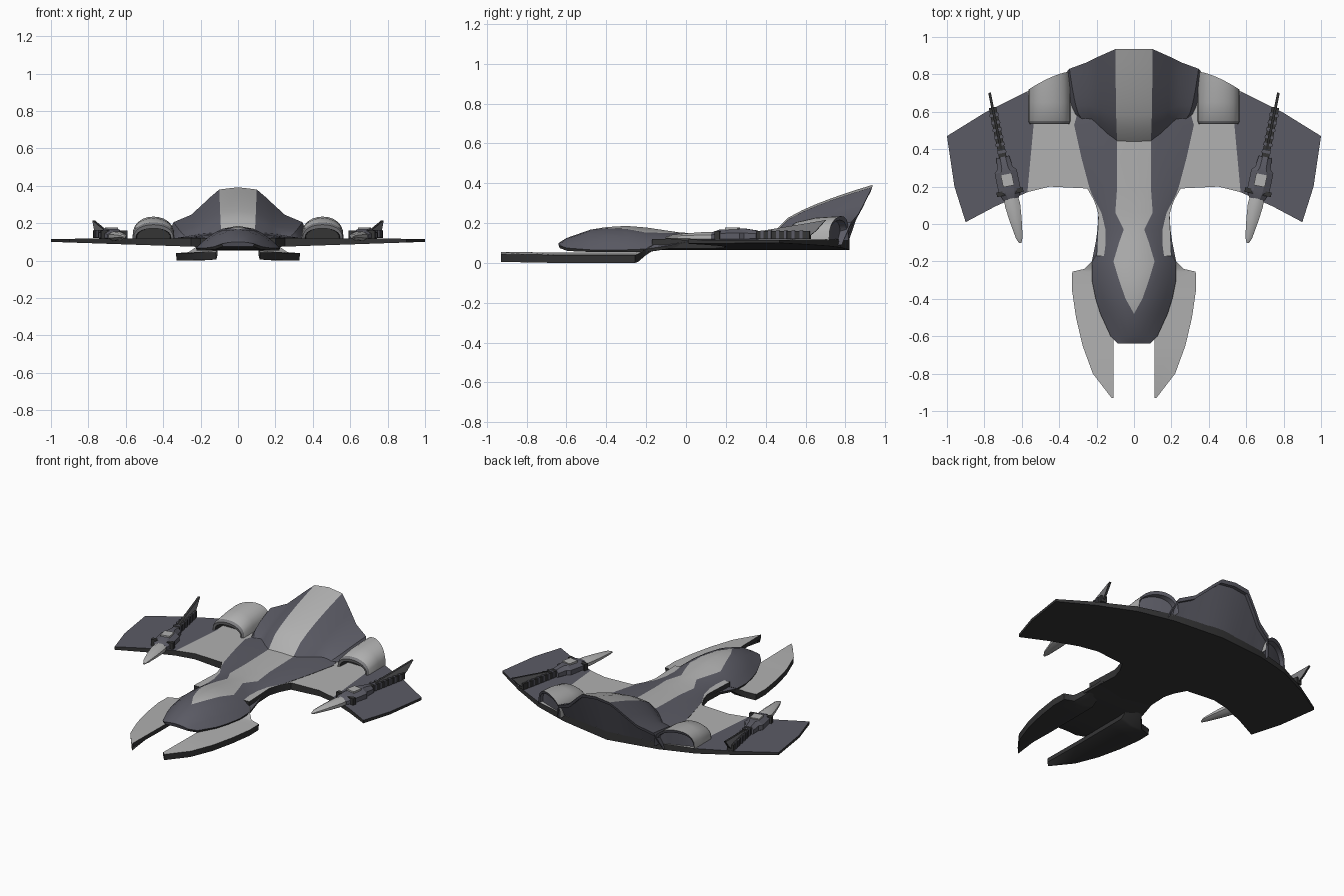
import bpy, bmesh, math
from mathutils import Matrix, Vector

if "Cube" in bpy.data.objects:
    bpy.data.objects.remove(bpy.data.objects["Cube"])


def material(name, rgb):
    m = bpy.data.materials.new(name)
    m.diffuse_color = (*rgb, 1)
    m.use_nodes = True
    m.node_tree.nodes["Principled BSDF"].inputs["Base Color"].default_value = m.diffuse_color
    return m


MATS = [material("light_grey", (0.44, 0.44, 0.44)),
        material("slate", (0.105, 0.105, 0.13)),
        material("underside_black", (0.035, 0.035, 0.036)),
        material("mid_grey", (0.2, 0.2, 0.21))]
LIGHT, SLATE, BLACK, MID = range(4)


def finish(name, bm, mirror=True, angle=35):
    bmesh.ops.remove_doubles(bm, verts=bm.verts, dist=0.0005)
    bmesh.ops.recalc_face_normals(bm, faces=bm.faces)
    me = bpy.data.meshes.new(name)
    bm.to_mesh(me)
    bm.free()
    for m in MATS:
        me.materials.append(m)
    me.polygons.foreach_set("use_smooth", [True] * len(me.polygons))
    me.set_sharp_from_angle(angle=math.radians(angle))
    ob = bpy.data.objects.new(name, me)
    bpy.context.collection.objects.link(ob)
    if mirror:
        mod = ob.modifiers.new("mirror", 'MIRROR')
        mod.merge_threshold = 0.0005
    return ob


def loft(name, rows, rule, closed=False, cap=None, xf=None, angle=35):
    """Skin rows of points; rule(row, column) gives the material index."""
    bm = bmesh.new()
    vs = [[bm.verts.new(xf @ Vector(p) if xf else p) for p in r] for r in rows]
    n = len(rows[0])
    for i in range(len(rows) - 1):
        for j in range(n if closed else n - 1):
            k = (j + 1) % n
            f = bm.faces.new((vs[i][j], vs[i][k], vs[i + 1][k], vs[i + 1][j]))
            f.material_index = rule(i, j)
    if cap is not None:
        for r in (vs[0], vs[-1]):
            bm.faces.new(r).material_index = cap
    return finish(name, bm, angle=angle)


def slab(name, outline, top, bottom, top_mat):
    """Plate with sloping top and bottom, given half outline in plan."""
    bm = bmesh.new()
    t = [bm.verts.new((x, y, top(x))) for x, y in outline]
    b = [bm.verts.new((x, y, bottom(x))) for x, y in outline]
    bm.faces.new(t).material_index = top_mat
    bm.faces.new(b[::-1]).material_index = BLACK
    for i in range(len(t)):
        k = (i + 1) % len(t)
        if outline[i][0] or outline[k][0]:
            bm.faces.new((t[i], b[i], b[k], t[k])).material_index = BLACK
    return finish(name, bm)


# Wings: light inner plate and slate outer panels
top = lambda x: 0.121 - 0.005 * x
bottom = lambda x: 0.066 + 0.034 * x
slab("inner_wing", [(0, -.17), (.2, -.17), (.19, .05), (.21, .12), (.25, .19), (.45, .2),
                    (.57, .17), (.535, .55), (.57, .71), (.34, .775), (0, .82)], top, bottom, LIGHT)
slab("outer_wing", [(.57, .17), (.74, .095), (.9, .01), (.96, .2), (1, .47), (.79, .6),
                    (.57, .71), (.535, .55)], top, bottom, SLATE)

# Fuselage and canopy: y, half width, height, stripe half width, edge height
STATIONS = [(-.64, .085, .1, 0, .09), (-.6, .125, .125, 0, .075), (-.48, .18, .167, 0, .066),
            (-.4, .205, .18, .045, .066), (-.3, .225, .186, .08, .066), (-.2, .225, .178, .11, .07),
            (-.1, .205, .163, .08, .085), (-.03, .195, .153, .055, .1), (.06, .19, .148, .1, .115),
            (.2, .24, .148, .09, .122), (.35, .28, .15, .09, .122), (.53, .32, .155, .09, .122),
            (.6, .3, .155, .09, .122)]
rows = []
for y, w, h, s, zb in STATIONS:
    xs = [0, s] + [s + (w - s) * k for k in (.25, .5, .75, 1)]
    low = max(zb - .015, .055)
    rows.append([(x, y, zb + (h - zb) * (1 - (x / w) ** 2)) for x in xs]
                + [(w * .98, y + .005, low), (0, y + .01, low)])
loft("fuselage", rows, lambda i, j: LIGHT if j == 0 else BLACK if j > 4 else SLATE, cap=SLATE)

# Forward prongs: y, outer x, lift
rows = []
for y, xo, dz in [(-.93, .12, .005), (-.8, .22, .003), (-.65, .275, 0), (-.5, .31, 0), (-.35, .332, 0),
                  (-.255, .33, 0), (-.24, .265, .006), (-.2, .225, .04), (-.16, .2, .066)]:
    xm = min(.18, .11 + (xo - .11) * .6)
    rows.append([(.11, y, .052 + dz * .7), (xo, y, .04 + dz * .8), (xo - .004, y, dz),
                 (xm, y, dz), (.11, y, .025 + dz)])
loft("prong", rows, lambda i, j: LIGHT if j == 0 else BLACK, closed=True, cap=BLACK)

# Rear hood: columns running from front edge to rear rim, then down the rear wall
COLUMNS = [((0, .44, .155), (0, .937, .392)), ((.09, .445, .15), (.1, .935, .38)),
           ((.14, .47, .135), (.145, .915, .342)), ((.18, .5, .125), (.19, .895, .3)),
           ((.22, .54, .12), (.25, .865, .245)), ((.27, .55, .12), (.345, .83, .205)),
           ((.28, .55, .11), (.38, .79, .11))]
N = 7
rows = []
for (x0, y0, z0), (x1, y1, z1) in COLUMNS:
    r = []
    for k in range(N + 1):
        t = k / N
        r.append((x0 + (x1 - x0) * t ** .5, y0 + (y1 - y0) * t, z0 + (z1 - z0) * t ** .62))
    zr = max(z1 - .022, .09)
    yb = .82 - .05 * x1 / .34
    rows.append(r + [(x1, y1 - .008, zr), (x1, y1 - .03, zr), (x1, yb - .01, .09)])
loft("rear_hood", rows, lambda i, j: SLATE if j >= N else LIGHT if i == 0 else SLATE, angle=25)

# Engine arches beside the hood, with recessed dark intakes
A = 12


def arch(yf, h, scale=1):
    pts = []
    for k in range(A + 1):
        a = math.pi * k / A
        x = .452 - .113 * scale * math.cos(a)
        z = .112 + h * max(math.sin(a), 0) ** .7
        pts.append((x, yf(x), z))
    return pts


rear = lambda x: .815 - .1 * max(0, (x - .34) / .23) ** 1.5
rows = [arch(lambda x: .62, .004, .5), arch(lambda x: .62, .06, .8), arch(lambda x: .54, .06, .84),
        arch(lambda x: .535, .08, .94), arch(lambda x: .55, .092), arch(lambda x: .65, .115),
        arch(rear, .123), arch(lambda x: rear(x) - .008, .103, .95),
        arch(lambda x: rear(x) - .04, .1, .94), arch(lambda x: .775 - .09 * (x - .34) / .23, .002, .9)]
loft("engine_arch", rows, lambda i, j: LIGHT if 3 < i < 6 else SLATE if i >= 6 else BLACK if i < 2 else MID)

# Wing guns, built along a local axis and swung outward to the rear
GUN = Matrix.Translation((.69, .3, .13)) @ Matrix.Rotation(math.radians(-11.6), 4, 'Z')


def ring(y, w, h, z=0, n=8):
    return [(w * math.cos(math.tau * (k + .5) / n), y, z + h * math.sin(math.tau * (k + .5) / n))
            for k in range(n)]


def gun_box(name, y0, y1, w, z0, z1, mat):
    rows = [[(-w, y, z0), (w, y, z0), (w, y, z1), (-w, y, z1)] for y in (y0, y1)]
    loft(name, rows, lambda i, j: mat, closed=True, cap=mat, xf=GUN)


loft("gun_nose", [ring(-.41, .007, .005, -.004), ring(-.38, .02, .012), ring(-.28, .036, .022),
                  ring(-.2, .045, .028), ring(-.13, .035, .024)],
     lambda i, j: LIGHT, closed=True, cap=LIGHT, xf=GUN)
loft("gun_body", [ring(-.17, .045, .025), ring(-.13, .065, .035, .005), ring(-.02, .065, .04, .005),
                  ring(.0, .045, .04, .005), ring(.06, .038, .03, .005)],
     lambda i, j: SLATE, closed=True, cap=SLATE, xf=GUN, angle=20)
gun_box("gun_top_plate", -.1, -.035, .03, .03, .048, LIGHT)
gun_box("gun_collar", -.145, -.12, .072, -.015, .03, BLACK)
gun_box("gun_barrel", .03, .33, .02, -.01, .03, BLACK)
for k in range(6):
    gun_box("barrel_rib_%d" % k, .08 + k * .04, .095 + k * .04, .025, -.008, .034, SLATE)
fin = [(.05, .012), (.1, .034), (.41, .085), (.36, .03), (.32, .0)]
loft("gun_fin", [[(x, y, z) for y, z in fin] for x in (-.007, .007)],
     lambda i, j: BLACK, closed=True, cap=MID, xf=GUN)
